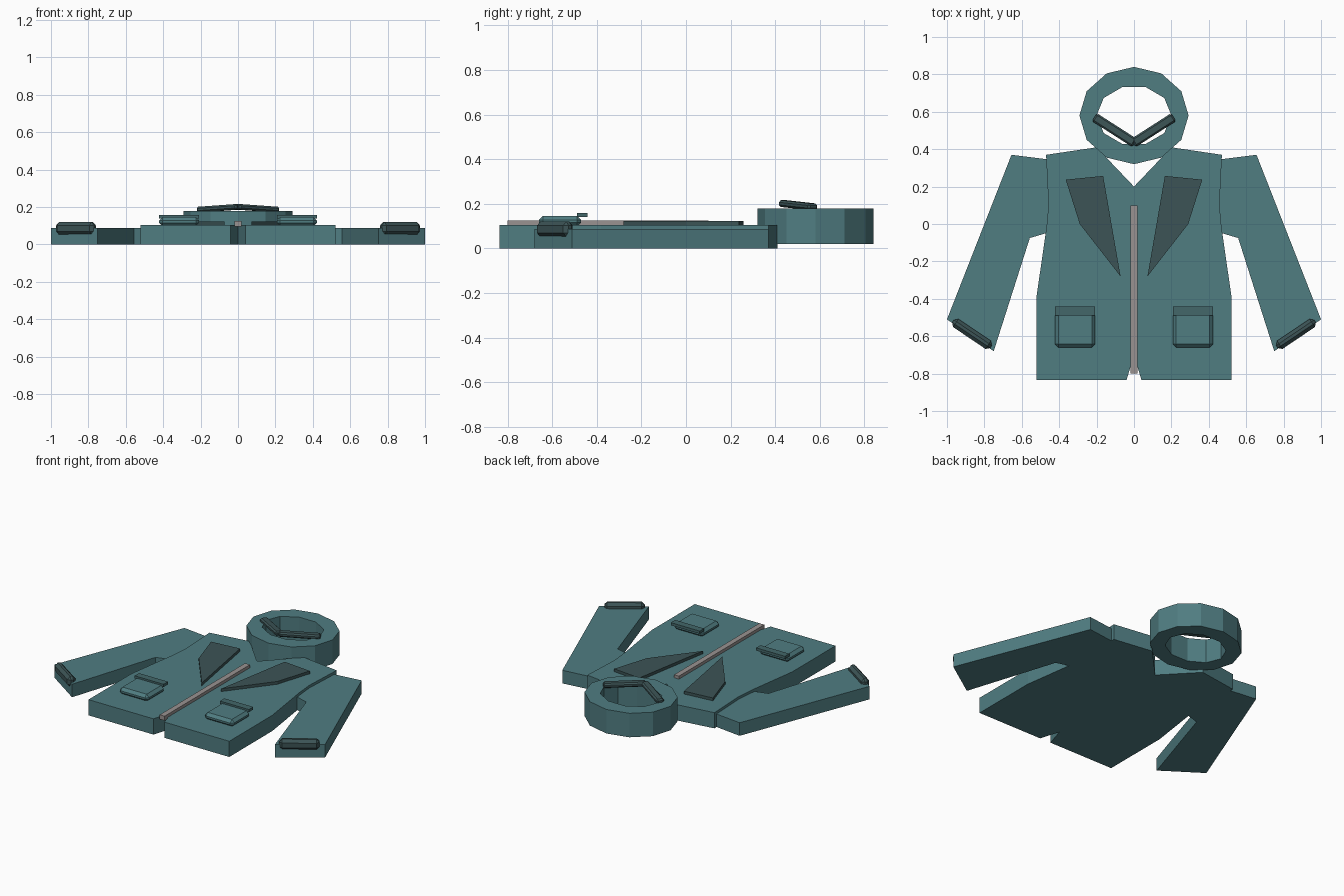
import bpy, bmesh, math
from mathutils import Matrix, Vector

cube = bpy.data.objects.get("Cube")
if cube:
    bpy.data.objects.remove(cube, do_unlink=True)


def material(name, rgb):
    m = bpy.data.materials.new(name)
    m.use_nodes = True
    m.diffuse_color = (*rgb, 1)
    m.node_tree.nodes["Principled BSDF"].inputs["Base Color"].default_value = (*rgb, 1)
    return m


TEAL = material("teal cloth", (0.08, 0.205, 0.222))
FLAP = material("pocket flap teal", (0.056, 0.135, 0.142))
DARK = material("dark teal trim", (0.045, 0.088, 0.092))
ZIP = material("zipper grey", (0.32, 0.29, 0.285))


def finish(bm, name, mat):
    bmesh.ops.recalc_face_normals(bm, faces=bm.faces)
    mesh = bpy.data.meshes.new(name)
    bm.to_mesh(mesh)
    bm.free()
    mesh.materials.append(mat)
    obj = bpy.data.objects.new(name, mesh)
    bpy.context.collection.objects.link(obj)
    return obj


def slab(name, loops, z0, z1, mat):
    """Flat outline (any further loops are holes) raised from z0 to z1."""
    bm = bmesh.new()
    edges = []
    for loop in loops:
        vs = [bm.verts.new((x, y, z0)) for x, y in loop]
        edges += [bm.edges.new((a, b)) for a, b in zip(vs, vs[1:] + vs[:1])]
    bmesh.ops.triangle_fill(bm, edges=edges, use_beauty=True)
    out = bmesh.ops.extrude_face_region(bm, geom=bm.faces[:])
    top = [v for v in out["geom"] if isinstance(v, bmesh.types.BMVert)]
    bmesh.ops.translate(bm, verts=top, vec=(0, 0, z1 - z0))
    bmesh.ops.dissolve_limit(bm, angle_limit=0.01, verts=bm.verts, edges=bm.edges)
    return finish(bm, name, mat)


def block(name, centre, size, mat, bevel=0.0, turn=0.0, tilt=0.0):
    """Box with optional chamfer, turned about z and tilted along its length."""
    bm = bmesh.new()
    bmesh.ops.create_cube(bm, size=1, matrix=Matrix.Diagonal((*size, 1)))
    if bevel:
        bmesh.ops.bevel(bm, geom=bm.edges[:], offset=bevel, segments=1, affect='EDGES')
    place = (Matrix.Translation(Vector(centre)) @ Matrix.Rotation(turn, 4, 'Z')
             @ Matrix.Rotation(tilt, 4, 'Y'))
    bmesh.ops.transform(bm, matrix=place, verts=bm.verts)
    return finish(bm, name, mat)


def ring_points(n, rx, ry, start):
    return [(rx * math.cos(start + i * math.tau / n),
             0.58 + ry * math.sin(start + i * math.tau / n)) for i in range(n)]


# Jacket body with open neck and hem notch
half = [(0, 0.2), (0.2, 0.41), (0.47, 0.37), (0.457, 0.1), (0.468, -0.02),
        (0.52, -0.38), (0.52, -0.835), (0.04, -0.835), (0, -0.7)]
slab("body", [half + [(-x, y) for x, y in half[-2:0:-1]]], 0, 0.105, TEAL)

# Hood ring
slab("hood", [ring_points(12, 0.292, 0.26, 0), ring_points(10, 0.2, 0.16, 0)],
     0.02, 0.18, TEAL)

# Zipper
block("zipper", (0, -0.35, 0.11), (0.036, 0.9, 0.03), ZIP)

sleeve = [(0.44, 0.343), (0.655, 0.37), (1, -0.51), (0.75, -0.68),
          (0.557, -0.075), (0.44, -0.04)]
lapel = [(0.165, 0.257), (0.365, 0.237), (0.29, 0), (0.072, -0.28)]

# Parts repeated on both sides
for side, s in (("left", 1), ("right", -1)):
    slab(side + "_sleeve", [[(s * x, y) for x, y in sleeve]], 0, 0.087, TEAL)
    slab(side + "_lapel", [[(s * x, y) for x, y in lapel]], 0.1, 0.124, DARK)
    block(side + "_pocket", (s * 0.315, -0.565, 0.122), (0.215, 0.19, 0.048),
          TEAL, bevel=0.018)
    block(side + "_pocket_flap", (s * 0.315, -0.465, 0.149), (0.213, 0.046, 0.018), FLAP)
    block(side + "_cuff_strap", (s * 0.866, -0.588, 0.086), (0.245, 0.052, 0.068),
          DARK, bevel=0.018, turn=s * math.radians(34))
    block(side + "_hood_trim", (s * 0.104, 0.502, 0.194), (0.256, 0.05, 0.03),
          DARK, bevel=0.009, turn=s * math.radians(32.7), tilt=s * 0.06)
